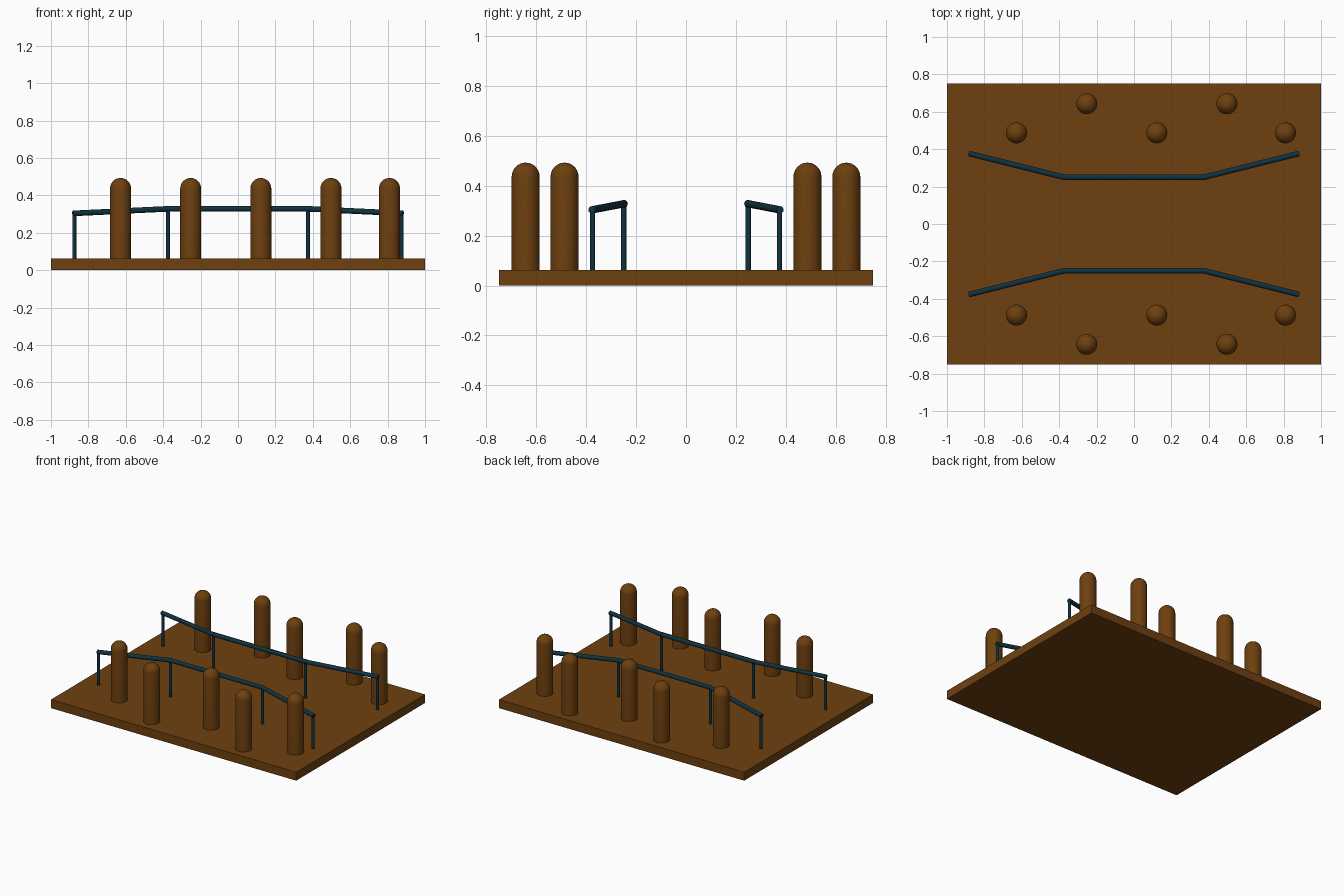
import bpy
import bmesh
import math
from mathutils import Vector

cube = bpy.data.objects.get("Cube")
if cube:
    bpy.data.objects.remove(cube, do_unlink=True)

DECK_TOP = 0.0625


def material(name, color):
    mat = bpy.data.materials.new(name)
    mat.use_nodes = True
    mat.diffuse_color = color
    mat.node_tree.nodes["Principled BSDF"].inputs["Base Color"].default_value = color
    return mat


wood = material("brown wood", (0.156, 0.051, 0.005, 1))
steel = material("dark teal metal", (0.005, 0.032, 0.05, 1))


def finish(bm, name, mat, smooth=True):
    bmesh.ops.recalc_face_normals(bm, faces=bm.faces)
    mesh = bpy.data.meshes.new(name)
    bm.to_mesh(mesh)
    bm.free()
    mesh.materials.append(mat)
    obj = bpy.data.objects.new(name, mesh)
    bpy.context.collection.objects.link(obj)
    if smooth:
        bpy.ops.object.select_all(action="DESELECT")
        obj.select_set(True)
        bpy.context.view_layer.objects.active = obj
        bpy.ops.object.shade_smooth_by_angle(angle=math.radians(40))
    return obj


# Flat rectangular deck
bm = bmesh.new()
bmesh.ops.create_cube(bm, size=1)
bmesh.ops.scale(bm, vec=(2, 1.5, DECK_TOP), verts=bm.verts)
bmesh.ops.translate(bm, vec=(0, 0, DECK_TOP / 2), verts=bm.verts)
finish(bm, "deck", wood, smooth=False)


# Round-topped bollard: a lathed profile
def bollard(name, x, y, radius=0.056, top=0.493):
    bm = bmesh.new()
    steps = 8
    profile = [Vector((radius, 0, DECK_TOP))]
    for i in range(steps + 1):
        a = math.pi / 2 * i / steps
        profile.append(Vector((radius * math.cos(a), 0, top - radius + radius * math.sin(a))))
    verts = [bm.verts.new(p) for p in profile]
    edges = [bm.edges.new(pair) for pair in zip(verts, verts[1:])]
    bmesh.ops.spin(bm, geom=verts + edges, cent=(0, 0, 0), axis=(0, 0, 1),
                   angle=math.tau, steps=32)
    bmesh.ops.remove_doubles(bm, verts=bm.verts, dist=0.0005)
    bmesh.ops.translate(bm, vec=(x, y, 0), verts=bm.verts)
    finish(bm, name, wood)


# Round bar between two points
def bar(bm, start, end, radius):
    start, end = Vector(start), Vector(end)
    axis = end - start
    made = bmesh.ops.create_cone(bm, cap_ends=True, segments=16, radius1=radius,
                                 radius2=radius, depth=axis.length)["verts"]
    bmesh.ops.rotate(bm, verts=made, matrix=axis.to_track_quat("Z", "Y").to_matrix())
    bmesh.ops.translate(bm, verts=made, vec=(start + end) / 2)


# Handrail with a straight middle, flared lower ends and four posts
def handrail(side, label):
    path = [Vector((-0.875, side * 0.375, 0.304)), Vector((-0.375, side * 0.25, 0.328)),
            Vector((0.375, side * 0.25, 0.328)), Vector((0.875, side * 0.375, 0.304))]
    rail = bmesh.new()
    for a, b in zip(path, path[1:]):
        over = (b - a).normalized() * 0.008
        bar(rail, a - over, b + over, 0.015)
    finish(rail, label + "_rail", steel)
    posts = bmesh.new()
    for p in path:
        bar(posts, (p.x, p.y, DECK_TOP), p, 0.0105)
    finish(posts, label + "_rail_posts", steel)


for side, label in ((-1, "front"), (1, "back")):
    handrail(side, label)
    for i, x in enumerate((-0.628, -0.253, 0.122, 0.497, 0.81)):
        bollard(f"{label}_bollard_{i + 1}", x, side * (0.643 if i % 2 else 0.487))
